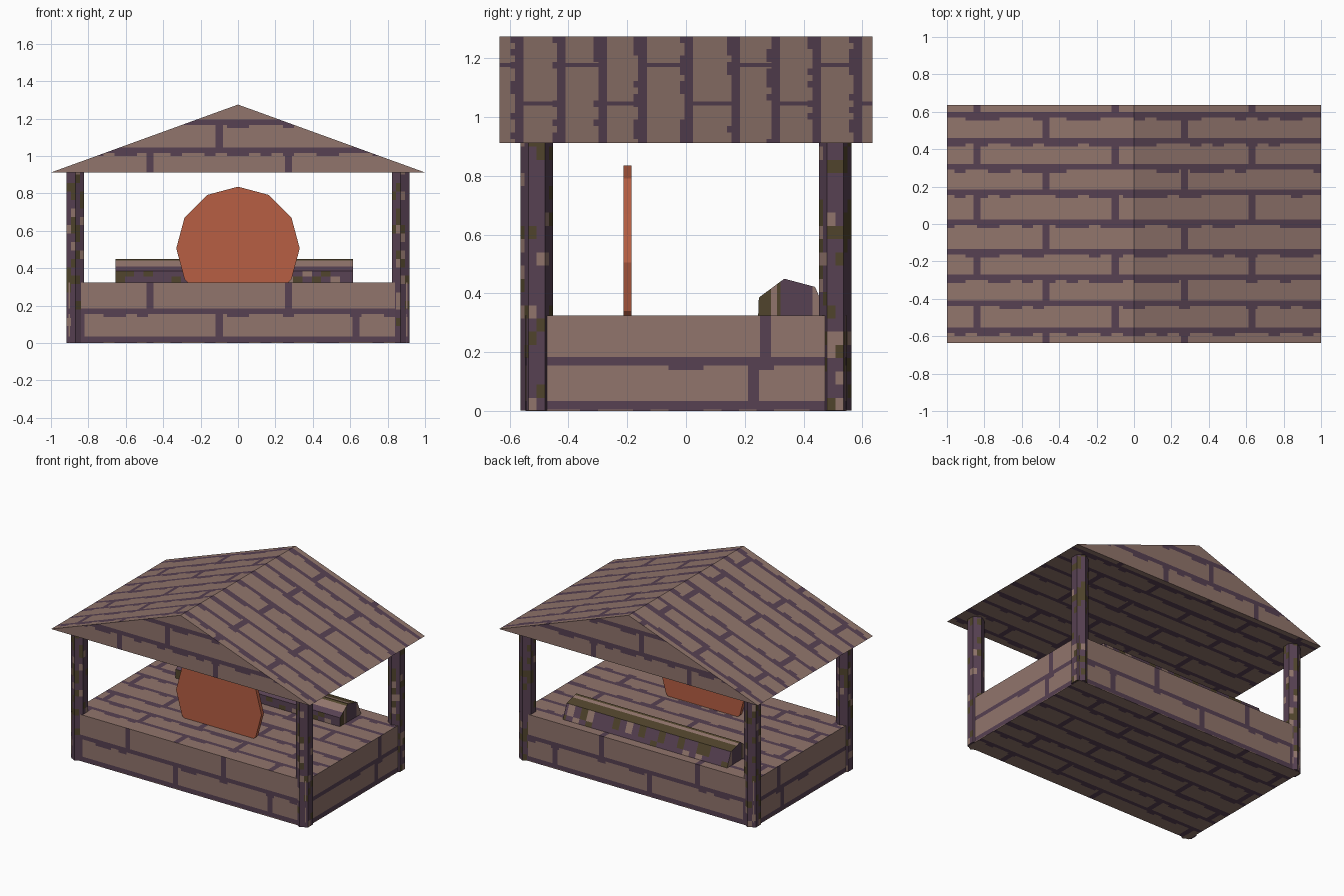
import bpy, bmesh, math
from mathutils import Vector

if "Cube" in bpy.data.objects:
    bpy.data.objects.remove(bpy.data.objects["Cube"])


def mat(name, rgb):
    m = bpy.data.materials.new(name)
    lin = [(c / 255 / 12.92) if c < 10 else ((c / 255 + 0.055) / 1.055) ** 2.4 for c in rgb]
    m.diffuse_color = (*lin, 1)
    m.use_nodes = True
    m.node_tree.nodes["Principled BSDF"].inputs["Base Color"].default_value = m.diffuse_color
    return m


BRICK, MORTAR, OLIVE, ORANGE = 0, 1, 2, 3
MATS = [mat("dusty_brown", (145, 117, 108)), mat("dark_purple", (87, 65, 82)),
        mat("olive_brown", (80, 68, 44)), mat("burnt_orange", (183, 95, 67))]


def noise(a, b, c=0):
    return (math.sin(a * 12.9898 + b * 78.233 + c * 37.719) * 43758.5453) % 1


def prism(points, axis, lo, hi):
    """Extrude a 2D profile along an axis (0 = x, 1 = y, 2 = z)."""
    bm = bmesh.new()

    def place(p, d):
        v = list(p)
        v.insert(axis, d)
        return bm.verts.new(v)
    a = [place(p, lo) for p in points]
    b = [place(p, hi) for p in points]
    n = len(points)
    bm.faces.new(a)
    bm.faces.new(b[::-1])
    for i in range(n):
        bm.faces.new((a[i], b[i], b[(i + 1) % n], a[(i + 1) % n]))
    bmesh.ops.recalc_face_normals(bm, faces=bm.faces)
    return bm


def cut(bm, axis, values):
    no = Vector((0, 0, 0))
    no[axis] = 1
    for v in sorted(set(round(x, 4) for x in values)):
        bmesh.ops.bisect_plane(bm, geom=bm.verts[:] + bm.edges[:] + bm.faces[:],
                               dist=1e-5, plane_co=no * v, plane_no=no)


def finish(bm, name, rule):
    bm.normal_update()
    for f in bm.faces:
        f.material_index = rule(f.calc_center_median(), f.normal)
    me = bpy.data.meshes.new(name)
    bm.to_mesh(me)
    bm.free()
    for m in MATS:
        me.materials.append(m)
    ob = bpy.data.objects.new(name, me)
    bpy.context.collection.objects.link(ob)
    return ob


def ngon(n, r, cx, cy, start):
    return [(cx + r * math.cos(start + i * math.tau / n),
             cy + r * math.sin(start + i * math.tau / n)) for i in range(n)]


# Brick courses: mortar lines, ragged drips below them and staggered joints
LINE, DRIP, JOINT, CELL = 0.0145, 0.031, 0.019, 0.06
Y_ROWS = [-.567, -.424, -.284, -.148, .01, .17, .305, .445, .585]
X_JOINTS = {0: [-.47, .27], 1: [-.84, -.1, .63]}
Y_JOINTS = {0: [.27], 1: [.23]}


def brick_rule(z_rows):
    def rule(c, n):
        flat = abs(n.z) > 0.3
        rows, d = (Y_ROWS, c.y) if flat else (z_rows, c.z)
        side = abs(n.x) > 0.7
        along, joints = (c.y, Y_JOINTS) if side else (c.x, X_JOINTS)
        k = sum(r < d for r in rows)
        for i, r in enumerate(rows):
            if abs(d - r) < LINE:
                return MORTAR
            if -DRIP < d - r < 0 and noise(math.floor(along / CELL), i) < 0.45:
                return MORTAR
        if any(abs(along - j) < JOINT for j in joints[k % 2]):
            return MORTAR
        return BRICK
    return rule


def brick_part(bm, name, z_rows, sides):
    def edges(rows):
        return [r + o for r in rows for o in (-DRIP, -LINE, LINE)]
    cut(bm, 1, edges(Y_ROWS))
    cut(bm, 2, edges(z_rows))
    xs = [j + o for k in (0, 1) for j in X_JOINTS[k] for o in (-JOINT, JOINT)]
    cut(bm, 0, xs + [i * CELL for i in range(-16, 17)])
    if sides:
        ys = [j + o for k in (0, 1) for j in Y_JOINTS[k] for o in (-JOINT, JOINT)]
        cut(bm, 1, ys + [i * CELL for i in range(-9, 10)])
    finish(bm, name, brick_rule(z_rows))


# Raised base
bx, by = 0.906, 0.546
brick_part(prism([(-bx, -by), (bx, -by), (bx, by), (-bx, by)], 2, 0, 0.325),
           "base", [0.02, 0.17], True)

# Gabled roof
brick_part(prism([(-1, 0.912), (1, 0.912), (0, 1.275)], 1, -0.635, 0.635),
           "roof", [1.03, 1.18], False)


# Mossy bark patches shared by posts and log
def patches(a, b, c):
    v = noise(a, b, c)
    return OLIVE if v > 0.8 else BRICK if v > 0.71 else MORTAR


# Six-sided corner posts
for sx, xn in ((-1, "left"), (1, "right")):
    for sy, yn in ((-1, "front"), (1, "back")):
        px, py = sx * 0.87, sy * 0.508
        bm = prism(ngon(6, 0.055, px, py, math.pi / 2), 2, 0.001, 0.92)
        cut(bm, 2, [0.045 * i for i in range(1, 21)])
        cut(bm, 0, [px - 0.024, px + 0.024])
        cut(bm, 1, [py])
        finish(bm, yn + "_" + xn + "_post",
               lambda c, n: patches(math.floor(c.z / 0.045), round((c.x - px) * 90),
                                    round((c.y - py) * 90) + sx + 2 * sy))

# Upright twelve-sided disc
finish(prism(ngon(12, 0.33, 0, 0.506, math.pi / 2), 1, -0.212, -0.186),
       "disc", lambda c, n: ORANGE)

# Seven-sided log lying at the back
bm = prism(ngon(7, 0.1245, 0.358, 0.328, math.radians(100.8)), 0, -0.655, 0.615)
cut(bm, 1, [.28, .29, .31, .322, .35, .375, .43])
cut(bm, 0, [-0.655 + 0.05 * i for i in range(1, 26)])
cut(bm, 2, [0.355])


def log_rule(c, n):
    if abs(n.x) > 0.9:
        return (OLIVE if c.y < .29 else BRICK if c.y < .31 else OLIVE if c.y < .322
                else MORTAR if c.y < .43 else BRICK)
    if n.z > 0.5:
        if c.y < .28:
            return MORTAR
        return BRICK if c.y < .322 or .35 < c.y < .375 else OLIVE
    return patches(math.floor(c.x / 0.05), round(c.z * 40), round(c.y * 10))


finish(bm, "log", log_rule)
